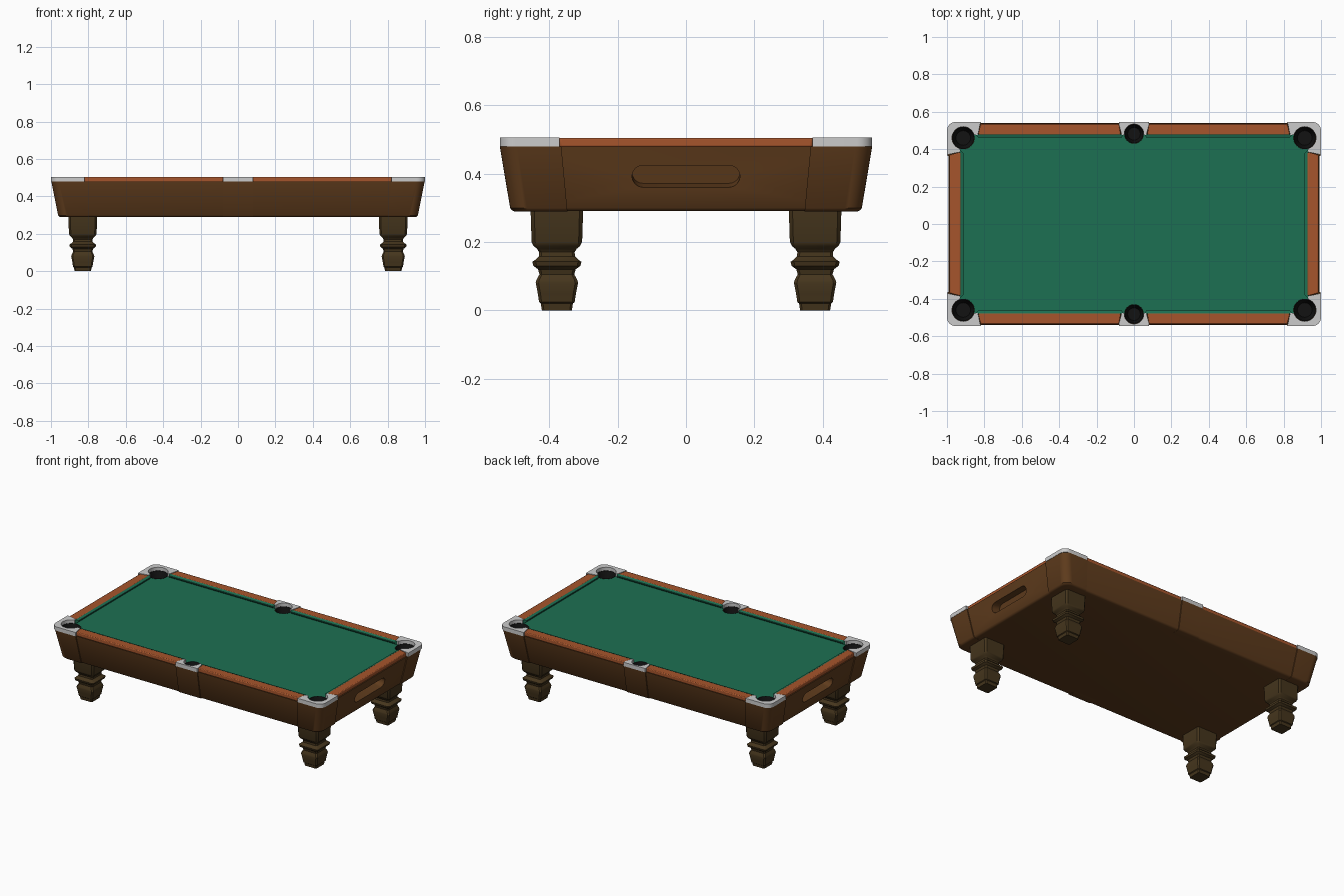
import bpy, bmesh, math

if "Cube" in bpy.data.objects:
    bpy.data.objects.remove(bpy.data.objects["Cube"])

def material(name, c):
    m = bpy.data.materials.new(name)
    m.diffuse_color = (*c, 1)
    m.use_nodes = True
    m.node_tree.nodes["Principled BSDF"].inputs["Base Color"].default_value = m.diffuse_color
    return m

WOOD = material("dark_wood", (0.115, 0.045, 0.012))
LEG = material("leg_wood", (0.06, 0.036, 0.012))
RAIL = material("rail_wood", (0.38, 0.09, 0.025))
CLOTH = material("green_cloth", (0.012, 0.16, 0.085))
BLACK = material("black_pocket", (0.006, 0.006, 0.006))
SIGNS = [(sx, sy) for sx in (-1, 1) for sy in (-1, 1)]

def make(name, shells, mat=None, bevel=0):
    """Each shell is a stack of equal-length rings, skinned and capped."""
    bm = bmesh.new()
    for rings in shells:
        vs = [[bm.verts.new(p) for p in r] for r in rings]
        n = len(vs[0])
        for a, b in zip(vs, vs[1:]):
            for i in range(n):
                bm.faces.new((a[i], a[(i + 1) % n], b[(i + 1) % n], b[i]))
        bm.faces.new(vs[0][::-1])
        bm.faces.new(vs[-1])
    bmesh.ops.recalc_face_normals(bm, faces=bm.faces)
    me = bpy.data.meshes.new(name)
    bm.to_mesh(me)
    bm.free()
    ob = bpy.data.objects.new(name, me)
    bpy.context.collection.objects.link(ob)
    if mat:
        me.materials.append(mat)
    if bevel:
        b = ob.modifiers.new("bevel", 'BEVEL')
        b.width, b.segments, b.limit_method = bevel, 2, 'ANGLE'
        b.angle_limit = math.radians(40)
    return ob

def prism(pts, z0, z1):
    return [[(x, y, z) for x, y in pts] for z in (z0, z1)]

def flip(rings, sx, sy):
    return [[(x * sx, y * sy, z) for x, y, z in r] for r in rings]

def box(x0, x1, y0, y1, z0, z1):
    return prism([(x0, y0), (x1, y0), (x1, y1), (x0, y1)], z0, z1)

def circle(c, r, z, n=32):
    return [(c[0] + r * math.cos(2 * math.pi * i / n), c[1] + r * math.sin(2 * math.pi * i / n), z) for i in range(n)]

def arc(hx, hy, r, n=8):
    """Rounded corner from the long side to the end."""
    return [(hx - r + r * math.sin(math.pi / 2 * i / n), hy - r + r * math.cos(math.pi / 2 * i / n)) for i in range(n + 1)]

def cut(obs, cutter):
    cutter.hide_render = True
    for ob in obs:
        m = ob.modifiers.new("cut", 'BOOLEAN')
        m.operation, m.solver, m.object = 'DIFFERENCE', 'EXACT', cutter
        bpy.context.view_layer.objects.active = ob
        bpy.ops.object.modifier_apply(modifier=m.name)
    bpy.data.objects.remove(cutter)

# tapered cabinet
LEVELS = [(0.29, 0.012), (0.293, 0.005), (0.3, 0), (0.48, 0)]

def half(z, inset):
    t = (z - 0.29) / 0.19
    return 0.96 + 0.038 * t - inset, 0.513 + 0.032 * t - inset, t

rings = []
for z, i in LEVELS:
    hx, hy, t = half(z, i + 0.006)
    a = arc(hx, hy, 0.05)
    o = a + [(x, -y) for x, y in a[::-1]]
    o += [(-x, -y) for x, y in a] + [(-x, y) for x, y in a[::-1]]
    rings.append([(x, y, z) for x, y in o])
body = make("cabinet", [rings], WOOD)

# raised corner and middle blocks on the cabinet
corner, middle = [], []
for z, i in LEVELS:
    hx, hy, t = half(z, i)
    ax, ay = 0.80 + 0.02 * t, 0.347 + 0.018 * t
    o = [(ax, hy)] + arc(hx, hy, 0.05) + [(hx, ay), (hx - 0.05, ay), (hx - 0.05, hy - 0.05), (ax, hy - 0.05)]
    corner.append([(x, y, z - 0.001) for x, y in o])
    middle.append([(x, y, z - 0.001) for x, y in ((-0.08, hy), (0.08, hy), (0.08, hy - 0.05), (-0.08, hy - 0.05))])
corner_blocks = make("corner_blocks", [flip(corner, *s) for s in SIGNS], WOOD)
middle_blocks = make("middle_blocks", [flip(middle, 1, s) for s in (-1, 1)], WOOD)

# metal pocket castings
o = [(0.82, 0.545)] + arc(1.0, 0.545, 0.045) + [(1.0, 0.37), (0.93, 0.385), (0.925, 0.475), (0.835, 0.475)]
corner_metal = make("corner_castings", [flip(prism(o, 0.479, 0.505), *s) for s in SIGNS])
o = [(-0.08, 0.545), (0.08, 0.545), (0.08, 0.53), (0.066, 0.475), (-0.066, 0.475), (-0.08, 0.53)]
middle_metal = make("middle_castings", [flip(prism(o, 0.479, 0.505), 1, s) for s in (-1, 1)])

# playing surface
bed = make("cloth_bed", [box(-0.935, 0.935, -0.482, 0.482, 0.47, 0.482)], CLOTH)

# pocket holes and black cups
POCKETS = [(0.913 * sx, 0.46 * sy, 0.06) for sx, sy in SIGNS] + [(0, 0.482 * s, 0.052) for s in (-1, 1)]
holes = [[circle(p, p[2] * 0.7, 0.42), circle(p, p[2], 0.478), circle(p, p[2], 0.6)] for p in POCKETS]
cut([body, corner_blocks, middle_blocks, corner_metal, middle_metal, bed], make("hole_cutter", holes))
make("pocket_cups", [[circle(p, p[2] * 0.69, 0.421), circle(p, p[2] - 0.001, 0.483),
                      circle(p, p[2] - 0.003, 0.483), circle(p, p[2] * 0.65, 0.424)] for p in POCKETS], BLACK)

# ball return slots, square to the sloping ends
a = math.atan(0.2)
slot = []
for d in (-0.03, 0.06):
    ring = []
    for k in range(24):
        th = math.pi * (k if k < 12 else k - 1) / 11 - math.pi / 2 if k < 12 else math.pi * (k - 12) / 11 + math.pi / 2
        y = 0.033 * math.cos(th) + (0.125 if k < 12 else -0.125)
        v = 0.033 * math.sin(th)
        ring.append((0.975 - d * math.cos(a) + v * math.sin(a), y, 0.392 + d * math.sin(a) + v * math.cos(a)))
    slot.append(ring)
cut([body], make("slot_cutter", [flip(slot, s, 1) for s in (-1, 1)]))

# wooden rails
long_rail = prism([(0.07, 0.477), (0.834, 0.477), (0.82, 0.536), (0.08, 0.536)], 0.478, 0.5045)
end_rail = prism([(0.927, -0.385), (0.986, -0.37), (0.986, 0.37), (0.927, 0.385)], 0.478, 0.5045)
make("long_rails", [flip(long_rail, *s) for s in SIGNS], RAIL, 0.005)
make("end_rails", [flip(end_rail, s, 1) for s in (-1, 1)], RAIL, 0.005)

# cushions: distance in from the rail and height
SECTION = [(0, 0.503), (0.017, 0.498), (0.017, 0.492), (0.008, 0.481), (0, 0.481)]
long_c = [[(0.056 + d * 0.6, 0.479 - d, z) for d, z in SECTION], [(0.848 - d, 0.479 - d, z) for d, z in SECTION]]
end_c = [[(0.929 - d, s * (0.395 - d), z) for d, z in SECTION] for s in (-1, 1)]
make("long_cushions", [flip(long_c, *s) for s in SIGNS], CLOTH)
make("end_cushions", [flip(end_c, s, 1) for s in (-1, 1)], CLOTH)

# square turned legs with chamfered edges
PROFILE = [(0, 0.044), (0.02, 0.047), (0.024, 0.052), (0.05, 0.056), (0.08, 0.062), (0.088, 0.06), (0.105, 0.051),
           (0.12, 0.055), (0.13, 0.069), (0.142, 0.072), (0.148, 0.063), (0.158, 0.053), (0.17, 0.052),
           (0.18, 0.058), (0.188, 0.068), (0.2, 0.074), (0.295, 0.077)]

def leg_ring(h, z):
    c = h * 0.86
    return [(0.83 + x, 0.378 + y, z) for x, y in
            ((h, -c), (h, c), (c, h), (-c, h), (-h, c), (-h, -c), (-c, -h), (c, -h))]

leg = [leg_ring(h, z) for z, h in PROFILE]
for sx, sy in SIGNS:
    make(f"{'back' if sy > 0 else 'front'}_{'right' if sx > 0 else 'left'}_leg", [flip(leg, sx, sy)], LEG)

# smooth shading with sharp edges kept
for ob in bpy.context.scene.objects:
    ob.select_set(True)
    bpy.context.view_layer.objects.active = ob
bpy.ops.object.shade_smooth_by_angle(angle=math.radians(32))
